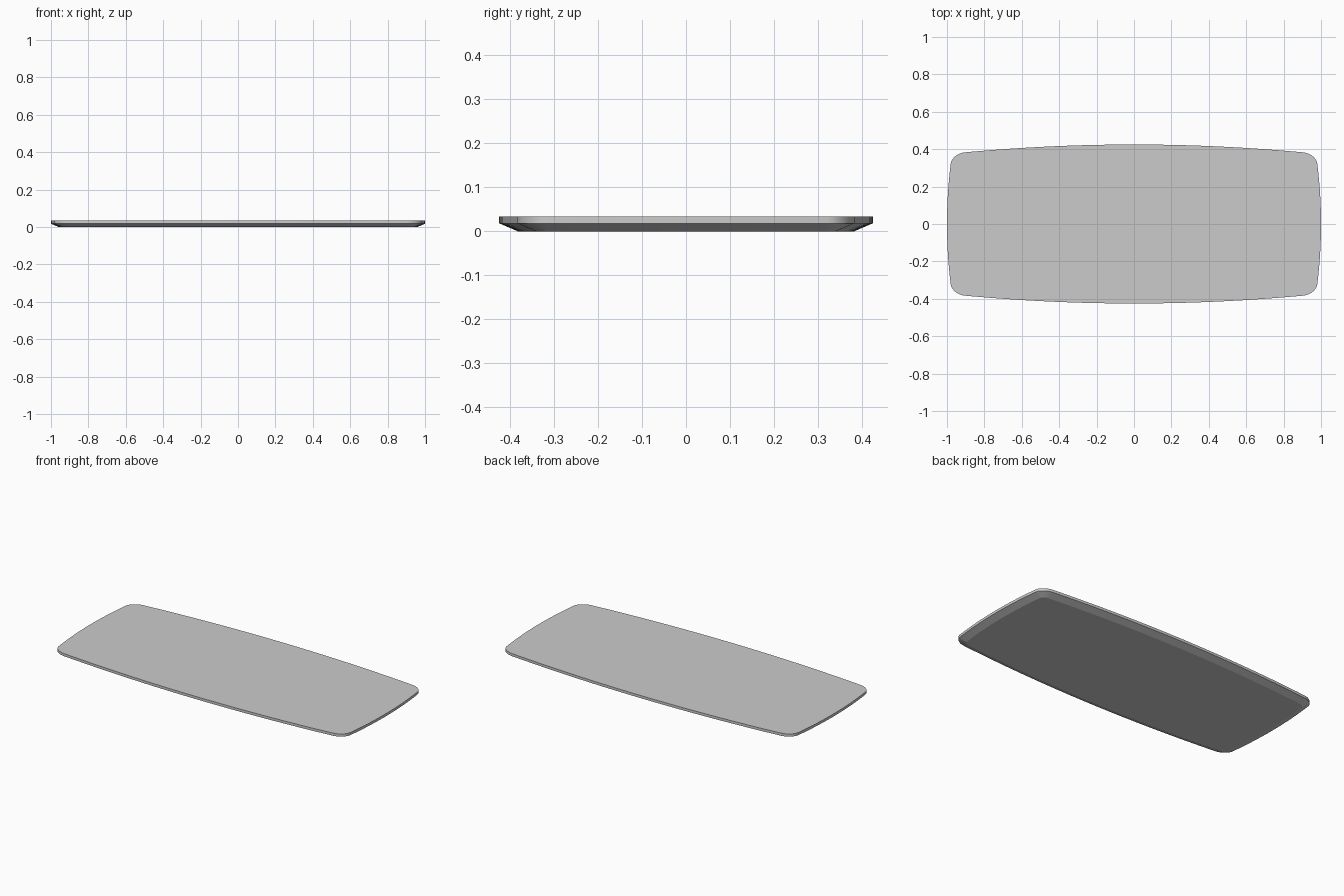
import bpy, bmesh
from mathutils import Vector

if "Cube" in bpy.data.objects:
    bpy.data.objects.remove(bpy.data.objects["Cube"])

HALF_X, HALF_Y = 1.0, 0.425      # half sizes at the bowed middles
CX, CY = 0.904, 0.323            # where the side arcs meet the corners
BOW_Y, BOW_X = 0.042, 0.02       # bow depth of long sides and ends
TOP, EDGE, INSET = 0.034, 0.018, 0.042


def end_pt(y):
    return Vector((HALF_X - BOW_X * (y / CY) ** 2, y))


def side_pt(x):
    return Vector((x, HALF_Y - BOW_Y * (x / CX) ** 2))


def quarter():
    # bowed end, rounded corner, bowed long side (first quadrant)
    pts = [end_pt(CY * i / 10) for i in range(11)]
    a, d = end_pt(CY), side_pt(CX)
    ta, td = -2 * BOW_X / CY, -2 * BOW_Y / CX
    x = (a.x + ta * (d.y - td * d.x - a.y)) / (1 - ta * td)
    corner = Vector((x, d.y + td * (x - d.x)))
    b, c = a.lerp(corner, 0.55), d.lerp(corner, 0.55)
    for i in range(1, 10):
        t = i / 10
        s = 1 - t
        pts.append(a * s**3 + b * 3 * s * s * t + c * 3 * s * t * t + d * t**3)
    return pts + [side_pt(CX * (1 - i / 16)) for i in range(17)]


# mirror the quarter into a full counter-clockwise outline
q = quarter()
half = q + [Vector((-p.x, p.y)) for p in reversed(q[:-1])]
outline = half + [Vector((p.x, -p.y)) for p in reversed(half[1:-1])]
n = len(outline)


def inset(i, dist):
    t = (outline[(i + 1) % n] - outline[i - 1]).normalized()
    return outline[i] + Vector((-t.y, t.x)) * dist


# tabletop: flat top, upright edge band, under-bevel, flat underside
bm = bmesh.new()
rings = [[bm.verts.new((*inset(i, d), z)) for i in range(n)]
         for d, z in ((INSET, 0), (0, EDGE), (0, TOP))]
for lo, hi in zip(rings, rings[1:]):
    for i in range(n):
        j = (i + 1) % n
        bm.faces.new((lo[i], lo[j], hi[j], hi[i]))
bm.faces.new(rings[-1])
bm.faces.new(list(reversed(rings[0])))
bmesh.ops.recalc_face_normals(bm, faces=bm.faces)

mesh = bpy.data.meshes.new("tabletop")
bm.to_mesh(mesh)
bm.free()
tabletop = bpy.data.objects.new("tabletop", mesh)
bpy.context.collection.objects.link(tabletop)
bpy.context.view_layer.objects.active = tabletop
tabletop.select_set(True)
bpy.ops.object.shade_smooth_by_angle(angle=0.4)
